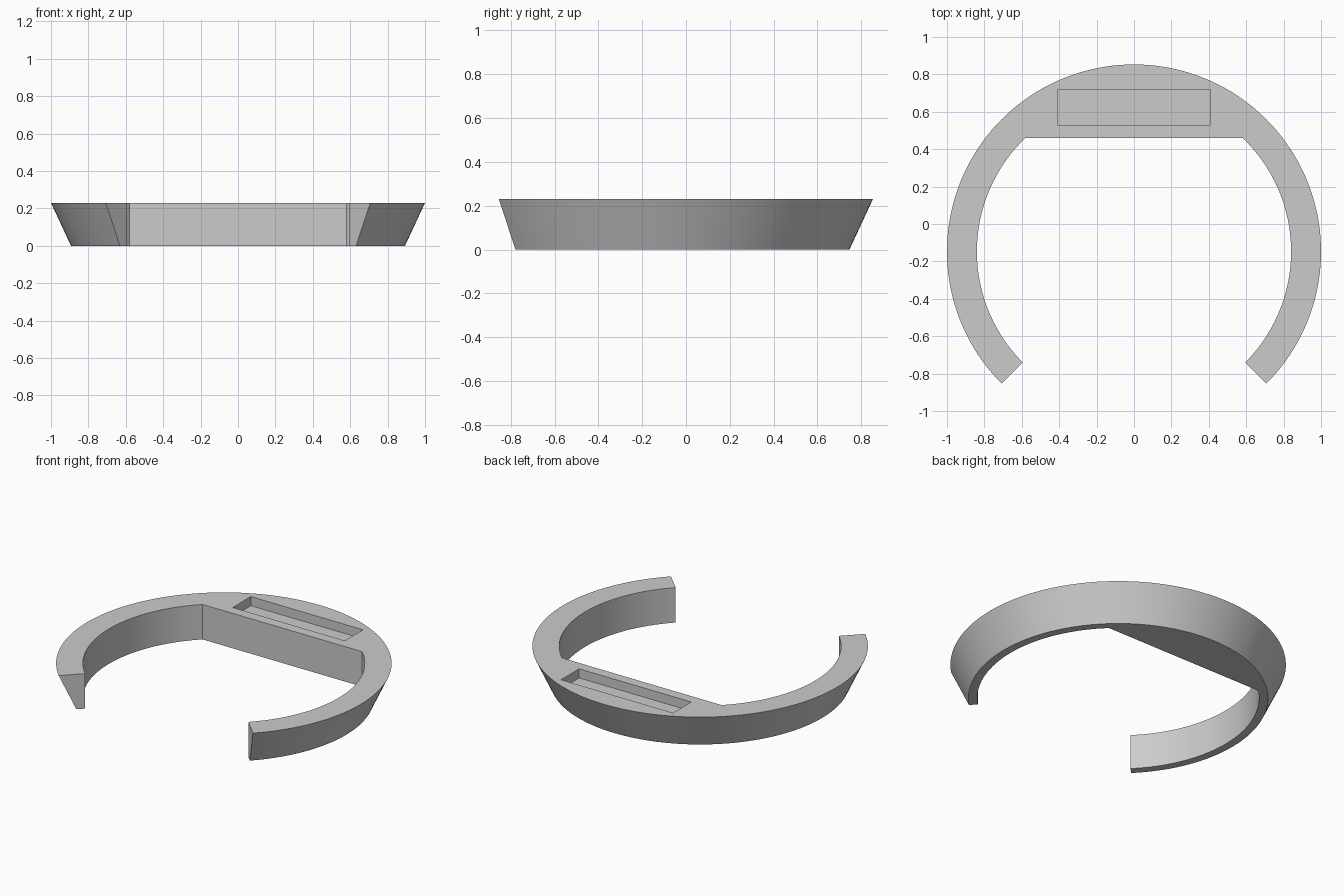
import bpy
import bmesh
from math import sin, cos, asin, pi

if "Cube" in bpy.data.objects:
    bpy.data.objects.remove(bpy.data.objects["Cube"], do_unlink=True)

HEIGHT = 0.23
CENTRE_Y = -0.147
R_TOP, R_BOTTOM, R_INNER = 1.0, 0.893, 0.84
FLAT_Y = 0.46            # straight inner face at the back
START, END = -pi / 4, 5 * pi / 4

grey = bpy.data.materials.new("light grey")
grey.use_nodes = True
colour = (0.6, 0.6, 0.6, 1)
grey.diffuse_color = colour
grey.node_tree.nodes["Principled BSDF"].inputs["Base Color"].default_value = colour


def arc(radius, a, b, steps):
    angles = [a + (b - a) * i / steps for i in range(steps + 1)]
    return [(radius * cos(t), CENTRE_Y + radius * sin(t)) for t in angles]


def outline(outer_radius):
    corner = asin((FLAT_Y - CENTRE_Y) / R_INNER)
    return (arc(outer_radius, START, END, 120)
            + arc(R_INNER, END, pi - corner, 40)
            + arc(R_INNER, corner, START, 40))


# Open ring: sloped outer wall, upright inner wall, flat at the back
bm = bmesh.new()
low = [bm.verts.new((x, y, 0)) for x, y in outline(R_BOTTOM)]
high = [bm.verts.new((x, y, HEIGHT)) for x, y in outline(R_TOP)]
bm.faces.new(high)
bm.faces.new(low[::-1])
for i in range(len(low)):
    j = (i + 1) % len(low)
    bm.faces.new((low[i], low[j], high[j], high[i]))
mesh = bpy.data.meshes.new("open_ring")
bm.to_mesh(mesh)
bm.free()
mesh.materials.append(grey)
ring = bpy.data.objects.new("open_ring", mesh)
bpy.context.collection.objects.link(ring)

# Shallow rectangular slot in the top of the thick back part
SLOT_DEPTH = 0.06
bpy.ops.mesh.primitive_cube_add(size=1, location=(0, 0.622, HEIGHT))
cutter = bpy.context.object
cutter.name = "slot_cutter"
cutter.scale = (0.816, 0.188, 2 * SLOT_DEPTH)
cutter.hide_render = True
cutter.data.materials.append(grey)
bpy.context.view_layer.update()

cut = ring.modifiers.new("slot", 'BOOLEAN')
cut.operation = 'DIFFERENCE'
cut.solver = 'EXACT'
cut.object = cutter
bpy.ops.object.select_all(action='DESELECT')
ring.select_set(True)
bpy.context.view_layer.objects.active = ring
bpy.ops.object.modifier_apply(modifier=cut.name)
bpy.data.objects.remove(cutter, do_unlink=True)

bpy.ops.object.shade_smooth_by_angle()
